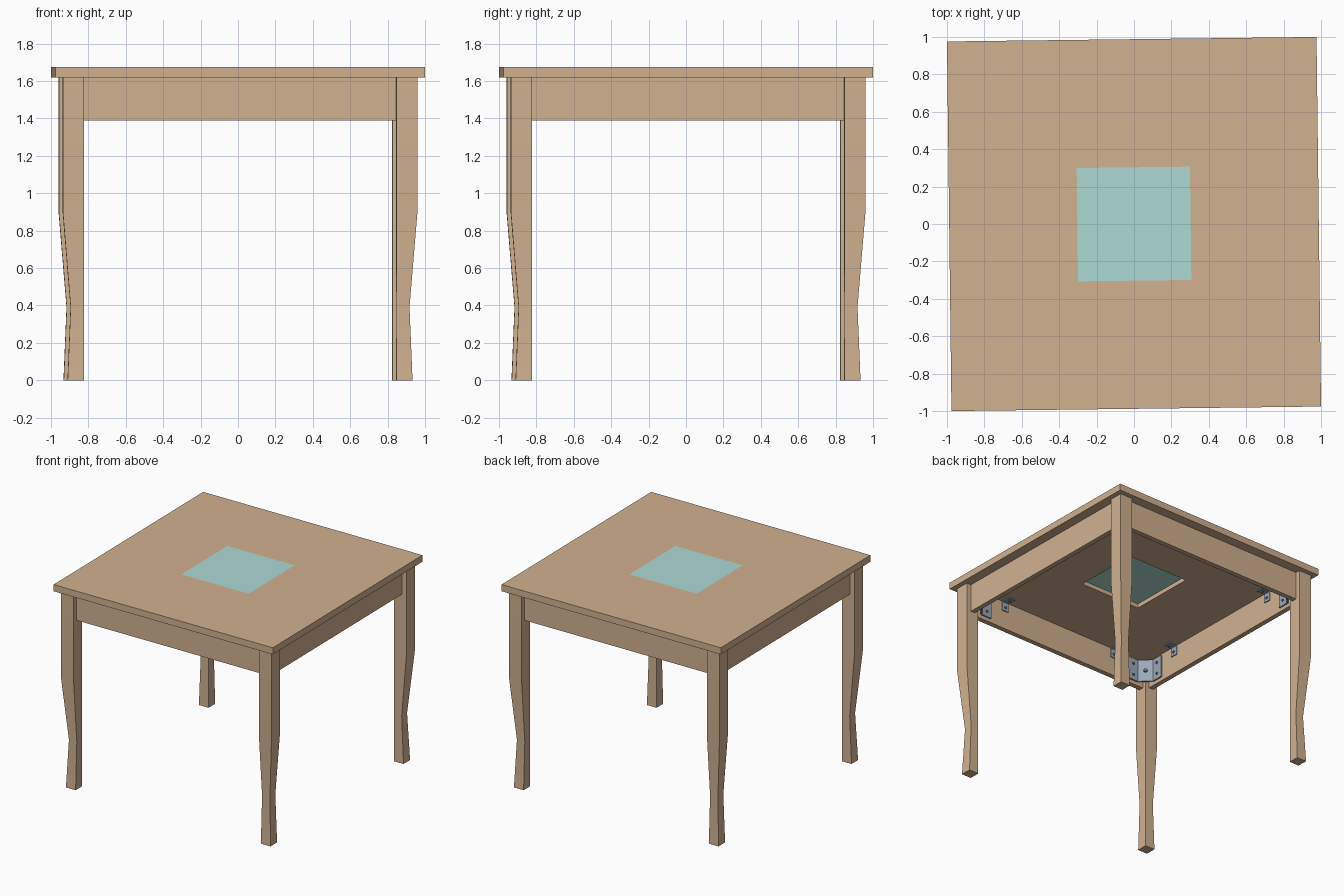
import bpy, bmesh, math
from mathutils import Matrix, Vector

if "Cube" in bpy.data.objects:
    bpy.data.objects.remove(bpy.data.objects["Cube"])

TWIST = math.radians(0.7)      # the whole table is turned very slightly
TOP_Z, UNDER_Z, APRON_Z = 1.675, 1.62, 1.39
LEG_IN, APRON_IN, APRON_OUT = 0.835, 0.868, 0.908


def material(name, rgb):
    m = bpy.data.materials.new(name)
    m.diffuse_color = (*rgb, 1)
    m.use_nodes = True
    m.node_tree.nodes["Principled BSDF"].inputs["Base Color"].default_value = m.diffuse_color
    return m


WOOD = material("wood", (0.64, 0.44, 0.28))
GLASS = material("glass", (0.42, 0.70, 0.66))
STEEL = material("steel", (0.33, 0.39, 0.48))
SCREW = material("screw", (0.17, 0.20, 0.25))


def finish(name, bm, mat, k=0, smooth=False):
    """Turn a bmesh into an object, rotated to side k of the table."""
    bmesh.ops.recalc_face_normals(bm, faces=bm.faces)
    bm.transform(Matrix.Rotation(TWIST + k * math.pi / 2, 4, 'Z'))
    me = bpy.data.meshes.new(name)
    bm.to_mesh(me)
    bm.free()
    ob = bpy.data.objects.new(name, me)
    bpy.context.collection.objects.link(ob)
    me.materials.append(mat)
    if smooth:
        bpy.ops.object.select_all(action='DESELECT')
        ob.select_set(True)
        bpy.context.view_layer.objects.active = ob
        bpy.ops.object.shade_smooth_by_angle(angle=math.radians(30))
    return ob


def loft(bm, rings, closed=False):
    """Bridge rings of points; cap both ends, or join the last to the first."""
    loops = [[bm.verts.new(p) for p in r] for r in rings]
    n = len(loops[0])
    pairs = list(zip(loops, loops[1:]))
    if closed:
        pairs.append((loops[-1], loops[0]))
    else:
        bm.faces.new(loops[0])
        bm.faces.new(loops[-1])
    for a, b in pairs:
        for i in range(n):
            j = (i + 1) % n
            bm.faces.new((a[i], a[j], b[j], b[i]))


def rect(x0, x1, y0, y1, z):
    return [(x0, y0, z), (x1, y0, z), (x1, y1, z), (x0, y1, z)]


def box(bm, x0, x1, y0, y1, z0, z1):
    loft(bm, [rect(x0, x1, y0, y1, z0), rect(x0, x1, y0, y1, z1)])


def screw(bm, pos, direction, r=0.011, h=0.008):
    d = Vector(direction).normalized()
    rot = d.to_track_quat('Z', 'Y').to_matrix().to_4x4()
    mat = Matrix.Translation(Vector(pos) + d * h / 2) @ rot
    bmesh.ops.create_cone(bm, cap_ends=True, segments=12, radius1=r,
                          radius2=r * 0.8, depth=h, matrix=mat)


# Tabletop: square frame with a stepped opening that holds the glass
profile = [(0.988, UNDER_Z), (0.988, TOP_Z), (0.303, TOP_Z),
           (0.303, TOP_Z - 0.02), (0.277, TOP_Z - 0.02), (0.277, UNDER_Z)]
bm = bmesh.new()
loft(bm, [rect(-h, h, -h, h, z) for h, z in profile], closed=True)
finish("tabletop", bm, WOOD)

# Glass panel
bm = bmesh.new()
box(bm, -0.303, 0.303, -0.303, 0.303, TOP_Z - 0.02, TOP_Z)
finish("glass_panel", bm, GLASS)

sides = ["front", "right", "back", "left"]
corners = ["front_left", "front_right", "back_right", "back_left"]
for k in range(4):
    # Leg: straight inner faces, outer faces curving in and out again
    bm = bmesh.new()
    loft(bm, [rect(-o, -LEG_IN, -o, -LEG_IN, z) for o, z in
              [(0.922, 0), (0.906, 0.39), (0.948, 0.9), (0.948, UNDER_Z)]])
    finish(corners[k] + "_leg", bm, WOOD, k, smooth=True)

    # Apron between two legs
    bm = bmesh.new()
    box(bm, -LEG_IN, LEG_IN, -APRON_OUT, -APRON_IN, APRON_Z, UNDER_Z)
    finish(sides[k] + "_apron", bm, WOOD, k)

    # Corner bracket: bent plate across the corner with a flange on each apron
    a, t = APRON_IN, 0.012
    half = [(-0.685, -a), (-0.78, -a)]
    inner = [(-0.685, -a + t), (-0.775, -a + t)]
    outline = (half + [(y, x) for x, y in reversed(half)]
               + [(y, x) for x, y in inner] + list(reversed(inner)))
    bm = bmesh.new()
    loft(bm, [[(x, y, z) for x, y in outline] for z in (1.42, 1.605)])
    finish(corners[k] + "_corner_bracket", bm, STEEL, k)

    # Screws and centre bolt of the corner bracket
    bm = bmesh.new()
    for z in (1.465, 1.56):
        screw(bm, (-0.73, -a + t, z), (0, 1, 0))
        screw(bm, (-a + t, -0.73, z), (1, 0, 0))
    screw(bm, (-0.8155, -0.8155, 1.5125), (1, 1, 0), 0.016, 0.012)
    finish(corners[k] + "_bracket_screws", bm, SCREW, k)

    # Small angle brackets fixing the apron to the tabletop
    plates, screws = bmesh.new(), bmesh.new()
    for x in (-0.54, 0.54):
        box(plates, x - 0.03, x + 0.03, -a, -a + 0.008, 1.54, UNDER_Z)
        box(plates, x - 0.03, x + 0.03, -a + 0.008, -a + 0.08,
            UNDER_Z - 0.008, UNDER_Z)
        screw(screws, (x, -a + 0.008, 1.57), (0, 1, 0))
        screw(screws, (x, -a + 0.05, UNDER_Z - 0.008), (0, 0, -1))
    finish(sides[k] + "_angle_brackets", plates, STEEL, k)
    finish(sides[k] + "_angle_screws", screws, SCREW, k)
